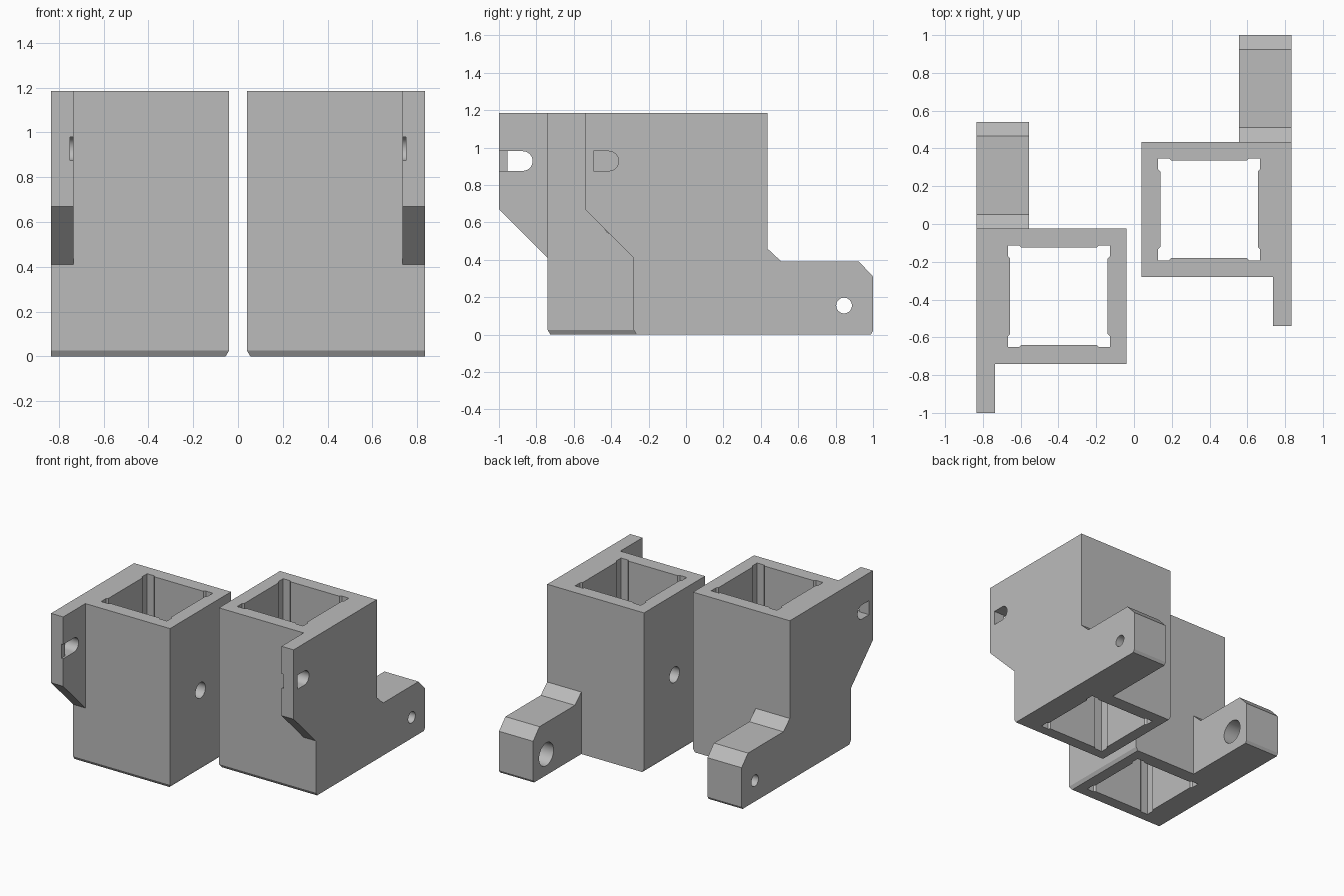
import bpy, bmesh, math
from mathutils import Matrix

if "Cube" in bpy.data.objects:
    bpy.data.objects.remove(bpy.data.objects["Cube"], do_unlink=True)

grey = bpy.data.materials.new("plain grey")
grey.use_nodes = True
colour = (0.5, 0.5, 0.5, 1)
grey.diffuse_color = colour
grey.node_tree.nodes["Principled BSDF"].inputs["Base Color"].default_value = colour

# Axis order that lays a flat outline out along the extrusion axis
PLACE = {"x": lambda a, b, t: (t, a, b),
         "y": lambda a, b, t: (a, t, b),
         "z": lambda a, b, t: (a, b, t)}


def prism(name, outline, axis, start, end):
    """Extrude a 2D outline along an axis."""
    bm = bmesh.new()
    rings = [[bm.verts.new(PLACE[axis](a, b, t)) for a, b in outline] for t in (start, end)]
    bm.faces.new(rings[0])
    bm.faces.new(rings[1])
    n = len(outline)
    for i in range(n):
        j = (i + 1) % n
        bm.faces.new((rings[0][i], rings[0][j], rings[1][j], rings[1][i]))
    bmesh.ops.recalc_face_normals(bm, faces=bm.faces)
    mesh = bpy.data.meshes.new(name)
    bm.to_mesh(mesh)
    bm.free()
    mesh.materials.append(grey)
    obj = bpy.data.objects.new(name, mesh)
    bpy.context.collection.objects.link(obj)
    return obj


def arc(cy, cz, r, start=0, sweep=360, n=32):
    count = n if sweep == 360 else n + 1
    return [(cy + r * math.cos(math.radians(start + sweep * i / n)),
             cz + r * math.sin(math.radians(start + sweep * i / n))) for i in range(count)]


def combine(target, tool, operation):
    """Apply a boolean and discard its tool."""
    mod = target.modifiers.new("join", "BOOLEAN")
    mod.operation, mod.object, mod.solver = operation, tool, "EXACT"
    graph = bpy.context.evaluated_depsgraph_get()
    mesh = bpy.data.meshes.new_from_object(target.evaluated_get(graph))
    target.modifiers.clear()
    target.data = mesh
    bpy.data.objects.remove(tool, do_unlink=True)


# Main extents of the left bracket
inner, outer, arm_in, flange_in = 0.04, 0.835, 0.555, 0.735
front, back, tip, nose, top = -0.28, 0.435, 1.0, -0.54, 1.185
cx, cy = 0.3975, 0.0775
foot = [(front, 0.025), (front + 0.015, 0)]

# Side plate with the front flange, box and rear arm as stepped outlines
arm_end = [(tip - 0.012, 0), (tip, 0.02), (tip, 0.31), (0.925, 0.39),
           (0.51, 0.39), (back, 0.46), (back, top)]
bracket = prism("left_bracket", [(nose, top), (nose, 0.67), (front, 0.41)] + foot + arm_end,
                "x", flange_in, outer)
body = prism("body", [(front, top)] + foot + arm_end, "x", arm_in, flange_in + 0.05)
combine(bracket, body, "UNION")
box = prism("box", [(front, top)] + foot + [(back, 0), (back, top)], "x", inner, arm_in + 0.1)
combine(bracket, box, "UNION")

# Square bore with relieved corners
quarter = [(0.258, 0.2), (0.27, 0.212), (0.27, 0.27), (0.212, 0.27), (0.2, 0.258)]
bore = []
for k in range(4):
    c, s = round(math.cos(k * math.pi / 2)), round(math.sin(k * math.pi / 2))
    bore += [(cx + c * a - s * b, cy + s * a + c * b) for a, b in quarter]

# Slot through the flange and shallow groove leading to its front edge
low, high = 0.875, 0.98
mid, rad = (low + high) / 2, (high - low) / 2
slot_end = -0.36 - rad
slot = [(-0.495, high), (-0.495, low)] + arc(slot_end, mid, rad, -90, 180, 16)
groove = [(nose - 0.1, low), (slot_end, low), (slot_end, high), (nose - 0.1, high)]

cuts = [
    prism("bore", bore, "z", -0.2, 1.4),
    prism("slot", slot, "x", 0.6, 1),
    prism("groove", groove, "x", 0.6, flange_in + 0.015),
    prism("pin_hole", arc(0.845, 0.155, 0.042), "x", 0.4, 1),
    prism("counterbore", arc(0.845, 0.155, 0.085), "x", 0.4, 0.69),
    prism("wall_hole", arc(cy, 0.59, 0.058), "x", -0.1, 0.3),
    prism("foot_chamfer", [(inner - 0.015, 0.05), (inner - 0.015, -0.025),
                           (inner + 0.015, -0.0001), (inner, 0.025)], "y", -0.6, 0.7),
]
for cut in cuts:
    combine(bracket, cut, "DIFFERENCE")

# Smooth the round holes while keeping edges sharp
bpy.ops.object.select_all(action="DESELECT")
bracket.select_set(True)
bpy.context.view_layer.objects.active = bracket
bpy.ops.object.shade_smooth_by_angle(angle=math.radians(20))

# Mirrored right bracket, stepped forward
twin = bpy.data.objects.new("right_bracket", bracket.data.copy())
twin.data.transform(Matrix.Translation((0, -0.46, 0)) @ Matrix.Scale(-1, 4, (1, 0, 0)))
twin.data.flip_normals()
bpy.context.collection.objects.link(twin)
